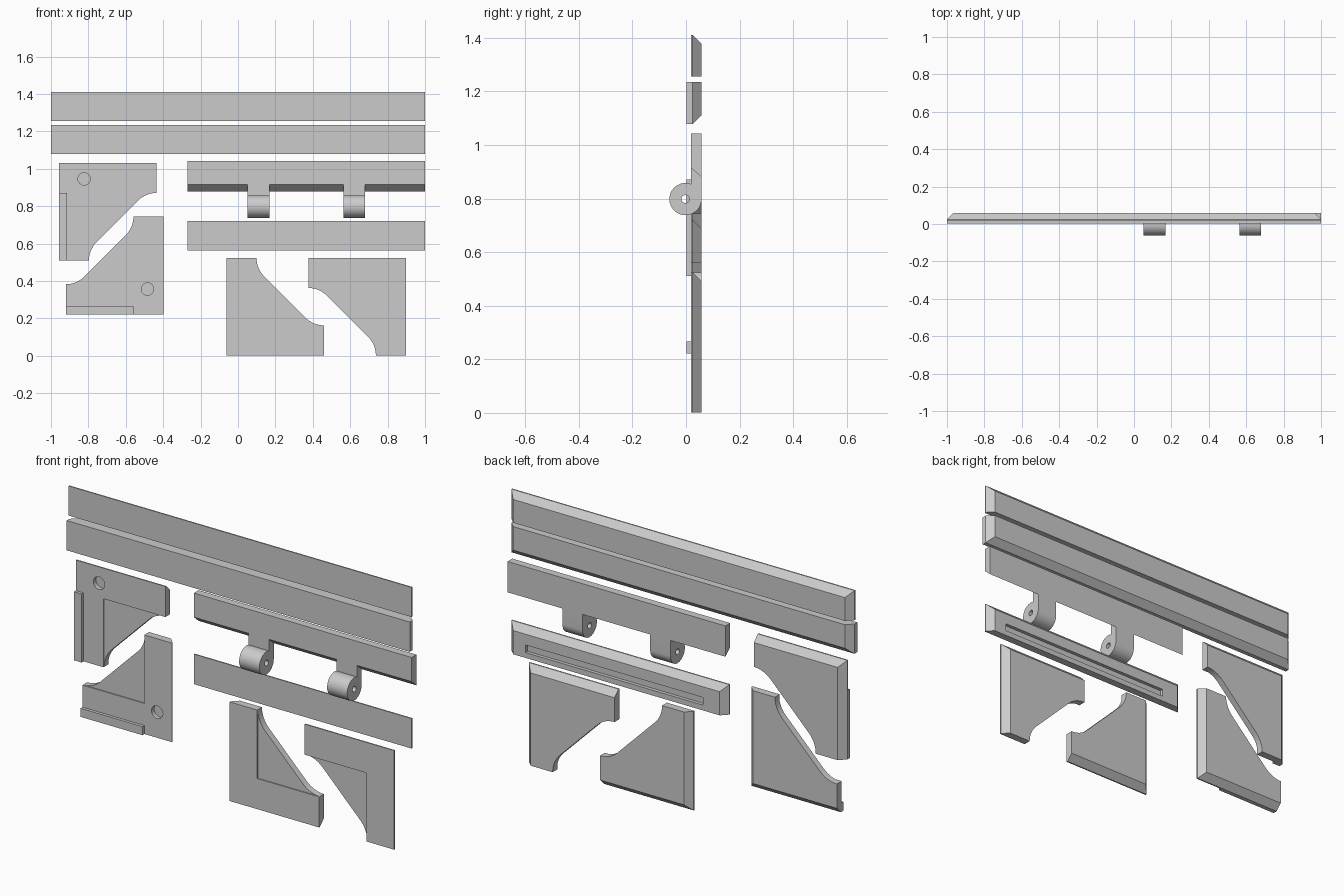
import bpy, bmesh, math
from mathutils import Vector

if "Cube" in bpy.data.objects:
    bpy.data.objects.remove(bpy.data.objects["Cube"])

BACK, FRONT, LIP = 0.058, 0.018, 0.002
CH = 0.033          # width of the 45 degree bevels

grey = bpy.data.materials.new("plain_grey")
grey.diffuse_color = (0.6, 0.6, 0.6, 1)
grey.use_nodes = True
grey.node_tree.nodes["Principled BSDF"].inputs["Base Color"].default_value = grey.diffuse_color


def prism(name, outline, depth, chamfers=()):
    """Extrude a closed outline by a depth vector, then trim with planes."""
    bm = bmesh.new()
    face = bm.faces.new([bm.verts.new(p) for p in outline])
    ext = bmesh.ops.extrude_face_region(bm, geom=[face])
    moved = [g for g in ext["geom"] if isinstance(g, bmesh.types.BMVert)]
    bmesh.ops.translate(bm, verts=moved, vec=depth)
    for point, normal in chamfers:
        bmesh.ops.bisect_plane(bm, geom=bm.verts[:] + bm.edges[:] + bm.faces[:],
                               plane_co=point, plane_no=normal, clear_outer=True)
        bmesh.ops.holes_fill(bm, edges=[e for e in bm.edges if e.is_boundary], sides=0)
    bmesh.ops.recalc_face_normals(bm, faces=bm.faces[:])
    mesh = bpy.data.meshes.new(name)
    bm.to_mesh(mesh)
    bm.free()
    mesh.materials.append(grey)
    ob = bpy.data.objects.new(name, mesh)
    bpy.context.collection.objects.link(ob)
    return ob


def plate(name, outline, y0, y1, chamfers=()):
    return prism(name, [(x, y0, z) for x, z in outline], Vector((0, y1 - y0, 0)), chamfers)


def rect(x0, x1, z0, z1):
    return [(x0, z0), (x1, z0), (x1, z1), (x0, z1)]


def circle(a, b, r, n=32):
    return [(a + r * math.cos(2 * math.pi * i / n), b + r * math.sin(2 * math.pi * i / n))
            for i in range(n)]


def back_bevel(x, z, dx, dz):
    """Plane that bevels the back edge passing through (x, z), facing (dx, dz)."""
    return (Vector((x - dx * CH, BACK, z - dz * CH)), Vector((dx, 1, dz)).normalized())


def cut(ob, cutter):
    cutter.hide_render = True
    cutter.hide_viewport = True
    m = ob.modifiers.new("cut", "BOOLEAN")
    m.operation, m.solver, m.object = "DIFFERENCE", "EXACT", cutter


def smooth(ob):
    bpy.ops.object.select_all(action="DESELECT")
    bpy.context.view_layer.objects.active = ob
    ob.select_set(True)
    bpy.ops.object.shade_smooth_by_angle(angle=math.radians(30))


# Long rails, bevelled on the back of both ends and one long edge
def rail(name, x0, x1, z0, z1, y0, side):
    edge = back_bevel(0, z1 if side > 0 else z0, 0, side)
    return plate(name, rect(x0, x1, z0, z1), y0, BACK,
                 [edge, back_bevel(x0, 0, -1, 0), back_bevel(x1, 0, 1, 0)])


rail("top_rail", -1, 1, 1.255, 1.411, FRONT, 1)
rail("second_rail", -1, 1, 1.078, 1.235, LIP, -1)
slotted = rail("slotted_rail", -0.27, 1, 0.562, 0.72, FRONT, 1)
cut(slotted, plate("slot_cutter", rect(-0.14, 0.895, 0.59, 0.63), 0.04, 0.1))

# Hinge plate with a slanted underside
profile = [(FRONT, 0.915), (BACK, 0.88), (BACK, 1.042), (FRONT, 1.042)]
prism("hinge_plate", [(-0.27, y, z) for y, z in profile], Vector((1.27, 0, 0)))

# Hinge knuckles: lug running down into a round barrel with a pin hole
CY, CZ, R = -0.002, 0.798, 0.06
a0 = math.acos((FRONT - CY) / R)
arc = [a0 + (2 * math.pi - a0) * i / 40 for i in range(41)]
lug = [(FRONT, 0.915)] + [(CY + R * math.cos(a), CZ + R * math.sin(a)) for a in arc] + [(BACK, 0.88)]
for i, (x0, x1) in enumerate([(0.05, 0.168), (0.563, 0.68)]):
    ob = prism(f"hinge_knuckle_{i + 1}", [(x0, y, z) for y, z in lug], Vector((x1 - x0, 0, 0)))
    hole = prism(f"pin_cutter_{i + 1}", [(x0 - 0.05, y, z) for y, z in circle(CY, CZ, 0.015)],
                 Vector((0.25, 0, 0)))
    cut(ob, hole)
    smooth(ob)


# Corner brackets: L arms with a recessed gusset and rounded inner edge
SIZE, ARM, FIL = 0.522, 0.161, 0.14
fillet = [(ARM + FIL * (1 - math.cos(t)), SIZE - FIL * math.sin(t))
          for t in [math.pi / 4 * i / 8 for i in range(9)]]
OUTLINE = [(0, 0), (0, SIZE)] + fillet + [(b, a) for a, b in reversed(fillet)] + [(SIZE, 0)]


def bracket(name, cx, cz, sx, sz, lip=None):
    def place(pts):
        return [(cx + sx * u, cz + sz * v) for u, v in pts]

    ob = plate(name, place(OUTLINE), FRONT, BACK,
               [back_bevel(cx, 0, -sx, 0), back_bevel(0, cz, 0, -sz)])
    cut(ob, plate(name + "_recess_cutter", place(rect(ARM, 0.7, ARM, 0.7)), -0.02, 0.024))
    if lip:
        # Blind hole in the corner and raised lip along one outer edge
        hx, hz = place([(0.135, 0.086 if lip == "side" else 0.135)])[0]
        if lip == "bottom":
            hx = cx + sx * 0.086
        cut(ob, plate(name + "_hole_cutter", circle(hx, hz, 0.033), -0.02, 0.04))
        strip = rect(0, 0.045, ARM, SIZE) if lip == "side" else rect(ARM, SIZE, 0, 0.045)
        plate(name + "_lip", place(strip), LIP, FRONT)
    smooth(ob)


bracket("upper_left_bracket", -0.958, 1.032, 1, -1, "side")
bracket("lower_left_bracket", -0.398, 0.222, -1, 1, "bottom")
bracket("lower_middle_bracket", -0.062, 0.002, 1, 1)
bracket("lower_right_bracket", 0.898, 0.524, -1, -1)
